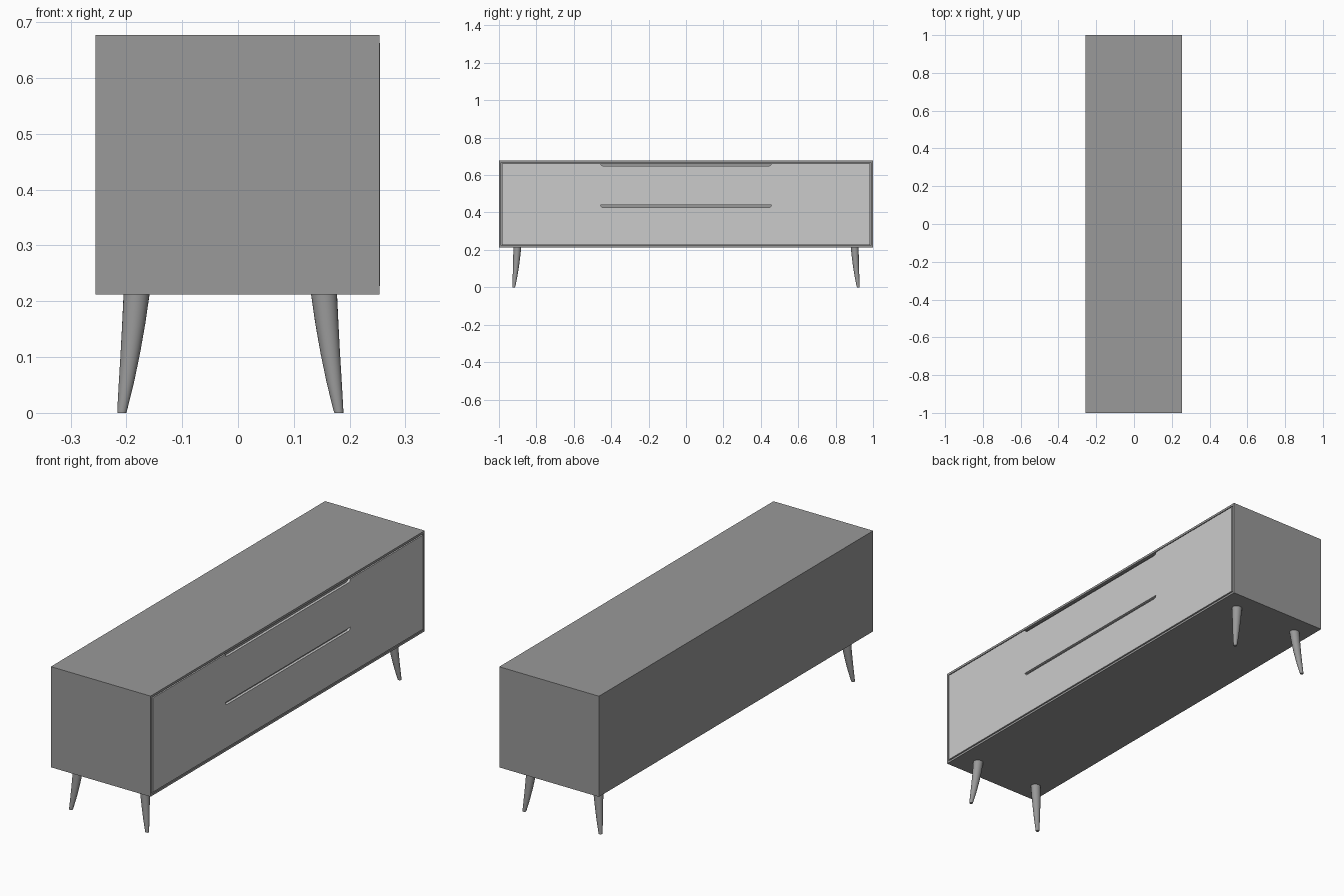
import bpy, bmesh, math

if "Cube" in bpy.data.objects:
    bpy.data.objects.remove(bpy.data.objects["Cube"])

X0, X1 = -0.2555, 0.2535    # cabinet back and front
Z0, Z1 = 0.2125, 0.677      # cabinet bottom and top
T = 0.0145                  # panel thickness
FRONT = 0.2548              # outer face of the drawer fronts
DEPTH = 0.012               # thickness of the drawer fronts

dark = bpy.data.materials.new("dark_finish")
dark.diffuse_color = (0.32, 0.32, 0.32, 1)
dark.use_nodes = True
dark.node_tree.nodes["Principled BSDF"].inputs["Base Color"].default_value = dark.diffuse_color


def finish(bm, name, mat=None):
    bmesh.ops.recalc_face_normals(bm, faces=bm.faces[:])
    me = bpy.data.meshes.new(name)
    bm.to_mesh(me)
    bm.free()
    if mat:
        me.materials.append(mat)
    ob = bpy.data.objects.new(name, me)
    bpy.context.collection.objects.link(ob)
    return ob


def add_box(bm, x, y, z):
    verts = bmesh.ops.create_cube(bm, size=1)["verts"]
    for v in verts:
        v.co = [(a + b) / 2 + c * (b - a) for c, (a, b) in zip(v.co, (x, y, z))]


def extrude_yz(name, pts, x0, x1):
    bm = bmesh.new()
    face = bm.faces.new([bm.verts.new((x0, y, z)) for y, z in pts])
    out = bmesh.ops.extrude_face_region(bm, geom=[face])["geom"]
    for v in out:
        if isinstance(v, bmesh.types.BMVert):
            v.co.x = x1
    return finish(bm, name)


# Cabinet shell: rectangular sleeve open to the front, closed at the back
bm = bmesh.new()
add_box(bm, (X0, X1), (-1, 1), (Z0, Z1))
front = max(bm.faces, key=lambda f: f.calc_center_median().x)
bmesh.ops.inset_region(bm, faces=[front], thickness=T)
out = bmesh.ops.extrude_face_region(bm, geom=[front])["geom"]
bmesh.ops.delete(bm, geom=[front], context="FACES")
for v in out:
    if isinstance(v, bmesh.types.BMVert):
        v.co.x = X0 + T
finish(bm, "cabinet_shell", dark)


# Drawers: front with a long rounded finger notch in the top edge, box behind
def drawer(name, z0, z1, half=0.985, notch=0.456, r=0.013):
    arc = [(notch - r + r * math.cos(a), z1 - r * math.sin(a))
           for a in [i * math.pi / 12 for i in range(7)]]
    pts = [(-half, z0), (half, z0), (half, z1)] + arc
    pts += [(-y, z) for y, z in reversed(arc)] + [(-half, z1)]
    fx = FRONT - DEPTH
    extrude_yz(name + "_front", pts, fx, FRONT)

    # dark rail closing the notch from behind
    bm = bmesh.new()
    add_box(bm, (fx - 0.01, fx), (-0.47, 0.47), (z1 - 0.03, z1 - 0.0005))
    finish(bm, name + "_finger_rail", dark)

    bx, w, b, t = X0 + 0.04, 0.96, z0 + 0.015, z1 - 0.04
    bm = bmesh.new()
    add_box(bm, (bx, fx), (-w, w), (b, b + 0.01))
    add_box(bm, (bx, bx + 0.012), (-w, w), (b + 0.01, t))
    for s in (-1, 1):
        ys = sorted((s * w, s * (w - 0.012)))
        add_box(bm, (bx + 0.012, fx), ys, (b + 0.01, t))
    finish(bm, name + "_box")


drawer("lower_drawer", 0.2275, 0.4395)
drawer("upper_drawer", 0.4395, 0.6625)


# Splayed, tapered round legs with a slight curve on the inner side
def leg(name, sx, sy, n=24):
    bm = bmesh.new()
    rings = []
    for t, r in ((0, 0.008), (0.03, 0.009), (0.25, 0.0135), (0.5, 0.0174),
                 (0.75, 0.0207), (1, 0.0233)):
        bow = 0.008 * t * (1 - t)
        cx = -0.0138 + sx * (0.1945 - 0.0265 * t - bow)
        cy = sy * (0.921 - 0.019 * t - bow)
        rings.append([bm.verts.new((cx + r * math.cos(2 * math.pi * i / n),
                                    cy + r * 0.9 * math.sin(2 * math.pi * i / n),
                                    Z0 * t)) for i in range(n)])
    for a, b in zip(rings, rings[1:]):
        for i in range(n):
            j = (i + 1) % n
            bm.faces.new((a[i], a[j], b[j], b[i]))
    bm.faces.new(rings[0])
    bm.faces.new(rings[-1])
    ob = finish(bm, name, dark)
    bpy.ops.object.select_all(action="DESELECT")
    ob.select_set(True)
    bpy.context.view_layer.objects.active = ob
    bpy.ops.object.shade_smooth_by_angle(angle=math.radians(40))


for sx, xn in ((1, "front"), (-1, "back")):
    for sy, yn in ((-1, "left"), (1, "right")):
        leg(f"{xn}_{yn}_leg", sx, sy)
